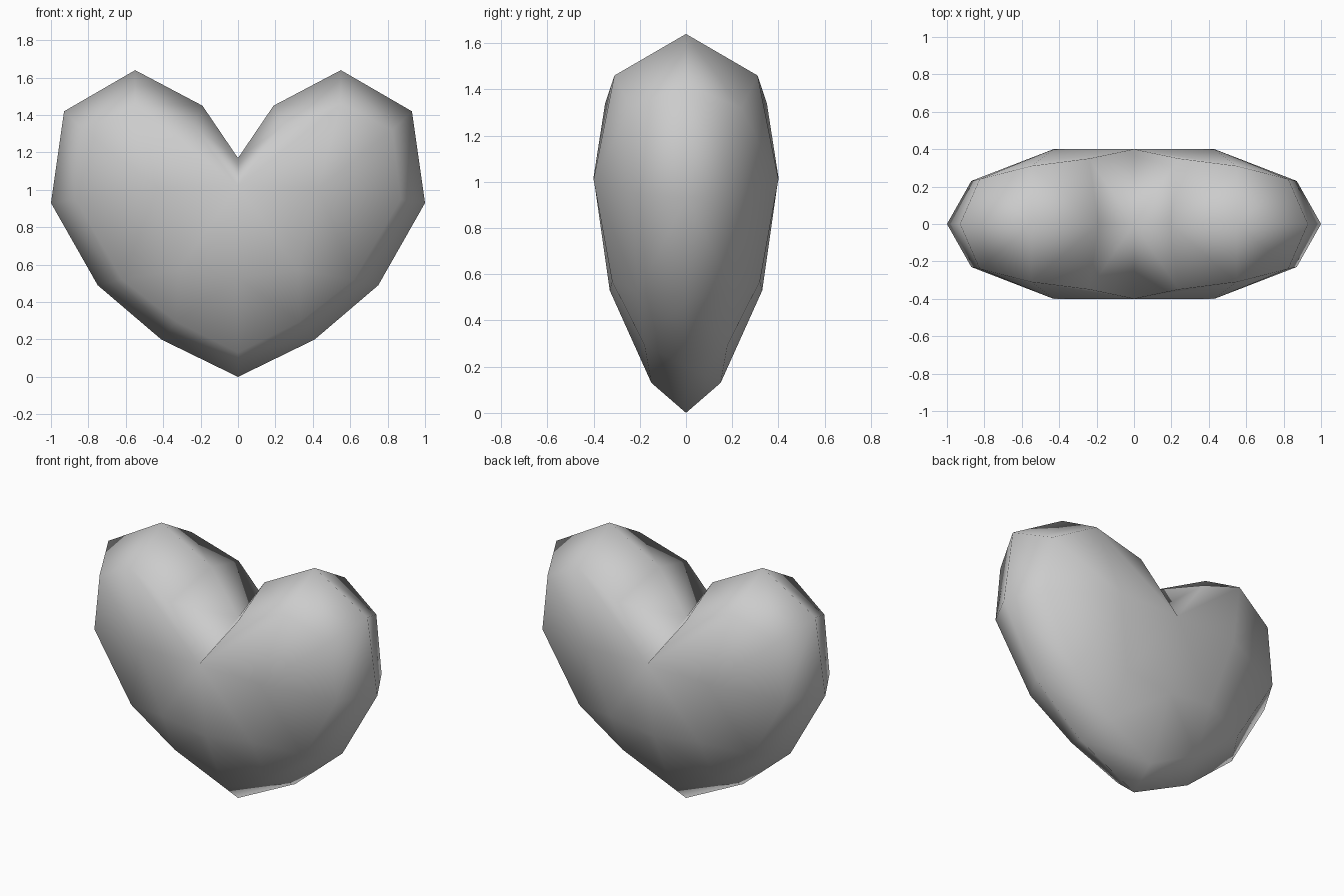
import bpy
import bmesh

# Remove the default cube
cube = bpy.data.objects.get("Cube")
if cube:
    bpy.data.objects.remove(cube, do_unlink=True)

# Plain grey material
grey = bpy.data.materials.new("plain_grey")
grey.use_nodes = True
colour = (0.6, 0.6, 0.6, 1)
grey.diffuse_color = colour
grey.node_tree.nodes["Principled BSDF"].inputs["Base Color"].default_value = colour

# Rim outline on the middle plane, from the cleft round to the bottom tip
rim = [(0, 0, 1.17), (.19, 0, 1.45), (.55, 0, 1.64), (.93, 0, 1.42),
       (1, 0, .93), (.75, 0, .49), (.41, 0, .20), (0, 0, 0)]
# Shoulder loop that follows the rim on the back half
shoulder = [(0, .40, 1.02), (.24, .35, 1.34), (.55, .31, 1.46), (.825, .24, 1.32),
            (.87, .23, .95), (.62, .21, .52), (.33, .18, .295), (0, .15, .13)]
# Fullest points of the lobe, the belly and the centre ridge
inner = [(.43, .40, 1.01), (.32, .32, .57), (0, .33, .53)]

bm = bmesh.new()
r, s, (lobe, belly, ridge) = [[bm.verts.new(p) for p in loop]
                              for loop in (rim, shoulder, inner)]
# Band between rim and shoulder
for i in range(len(r) - 1):
    bm.faces.new((r[i], r[i + 1], s[i + 1], s[i]))
# Rounded panel inside the shoulder
for quad in ((s[0], s[1], s[2], lobe), (lobe, s[2], s[3], s[4]),
             (lobe, s[4], s[5], belly), (s[0], lobe, belly, ridge),
             (ridge, belly, s[6], s[7]), (belly, s[5], s[6])):
    bm.faces.new(quad)
bmesh.ops.recalc_face_normals(bm, faces=bm.faces)
# Make the panel face outward
bm.normal_update()
if sum(f.normal.y for f in bm.faces) < 0:
    bmesh.ops.reverse_faces(bm, faces=bm.faces)
for f in bm.faces:
    f.smooth = True

mesh = bpy.data.meshes.new("heart")
bm.to_mesh(mesh)
bm.free()
mesh.materials.append(grey)
heart = bpy.data.objects.new("heart", mesh)
bpy.context.collection.objects.link(heart)

# Mirror the quarter left to right and front to back
mirror = heart.modifiers.new("mirror_quarter", 'MIRROR')
mirror.use_axis = (True, True, False)
mirror.use_clip = True
mirror.merge_threshold = 0.001
